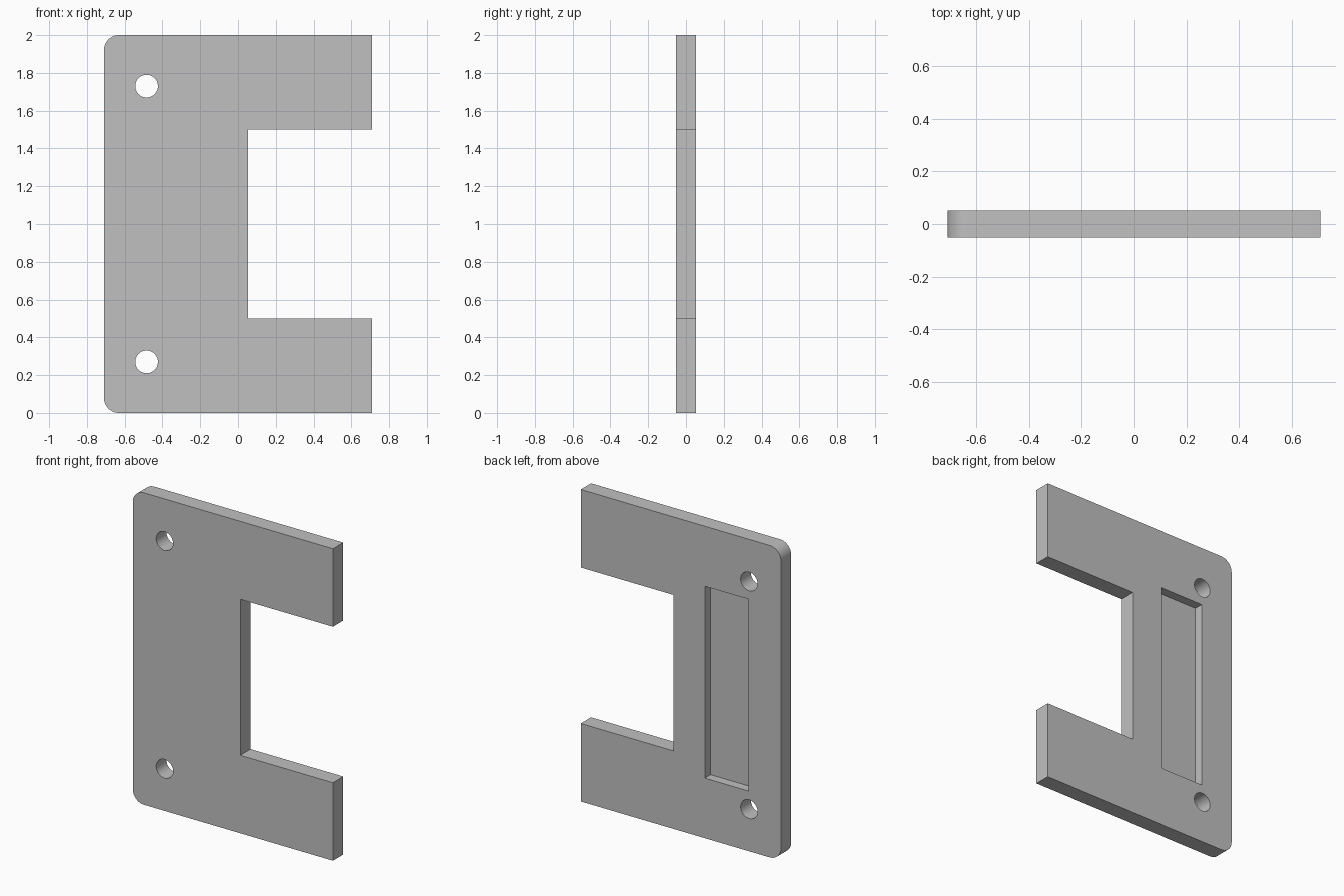
import bpy
import bmesh
import math
from mathutils import Matrix, Vector

cube = bpy.data.objects.get("Cube")
if cube:
    bpy.data.objects.remove(cube, do_unlink=True)

HALF_W, HEIGHT, HALF_T = 0.71, 2.0, 0.052
CORNER, HOLE_R = 0.08, 0.06
POCKET_DEPTH = 0.058

grey = bpy.data.materials.new("plain grey")
grey.use_nodes = True
colour = (0.53, 0.53, 0.53, 1)
grey.diffuse_color = colour
grey.node_tree.nodes["Principled BSDF"].inputs["Base Color"].default_value = colour


def add_object(name, bm):
    bmesh.ops.recalc_face_normals(bm, faces=bm.faces)
    mesh = bpy.data.meshes.new(name)
    bm.to_mesh(mesh)
    bm.free()
    mesh.materials.append(grey)
    obj = bpy.data.objects.new(name, mesh)
    bpy.context.collection.objects.link(obj)
    return obj


def arc(cx, cz, start, steps=12):
    """Quarter circle in the xz plane, counter-clockwise from start degrees."""
    angles = [math.radians(start + 90 * i / steps) for i in range(steps + 1)]
    return [(cx + CORNER * math.cos(a), cz + CORNER * math.sin(a)) for a in angles]


def box_cutter(name, x0, x1, y0, y1, z0, z1):
    bm = bmesh.new()
    centre = Vector((x0 + x1, y0 + y1, z0 + z1)) / 2
    size = Matrix.Diagonal((x1 - x0, y1 - y0, z1 - z0, 1))
    bmesh.ops.create_cube(bm, size=1, matrix=Matrix.Translation(centre) @ size)
    return add_object(name, bm)


def hole_cutter(name, x, z):
    bm = bmesh.new()
    place = Matrix.Translation((x, 0, z)) @ Matrix.Rotation(math.pi / 2, 4, 'X')
    bmesh.ops.create_cone(bm, cap_ends=True, segments=48, radius1=HOLE_R,
                          radius2=HOLE_R, depth=0.4, matrix=place)
    return add_object(name, bm)


# C-shaped plate with two rounded corners on its right edge
outline = [(HALF_W, 0), (HALF_W, 0.5), (0.053, 0.5), (0.053, 1.5),
           (HALF_W, 1.5), (HALF_W, HEIGHT)]
outline += arc(-HALF_W + CORNER, HEIGHT - CORNER, 90)
outline += arc(-HALF_W + CORNER, CORNER, 180)
bm = bmesh.new()
face = bm.faces.new([bm.verts.new((x, -HALF_T, z)) for x, z in outline])
extruded = bmesh.ops.extrude_face_region(bm, geom=[face])["geom"]
bmesh.ops.translate(bm, vec=(0, 2 * HALF_T, 0),
                    verts=[v for v in extruded if isinstance(v, bmesh.types.BMVert)])
plate = add_object("bracket_plate", bm)

# Two through holes and a shallow rectangular pocket in the back
cutters = [
    hole_cutter("lower_hole_cutter", -0.484, 0.27),
    hole_cutter("upper_hole_cutter", -0.484, 1.73),
    box_cutter("pocket_cutter", -0.48, -0.17, HALF_T - POCKET_DEPTH, 0.2, 0.385, 1.615),
]
bpy.ops.object.select_all(action='DESELECT')
bpy.context.view_layer.objects.active = plate
plate.select_set(True)
for cutter in cutters:
    cutter.hide_render = True
    cut = plate.modifiers.new(cutter.name, 'BOOLEAN')
    cut.operation = 'DIFFERENCE'
    cut.solver = 'EXACT'
    cut.object = cutter
    bpy.ops.object.modifier_apply(modifier=cut.name)
    bpy.data.objects.remove(cutter, do_unlink=True)

bpy.ops.object.shade_smooth_by_angle(angle=math.radians(30))
